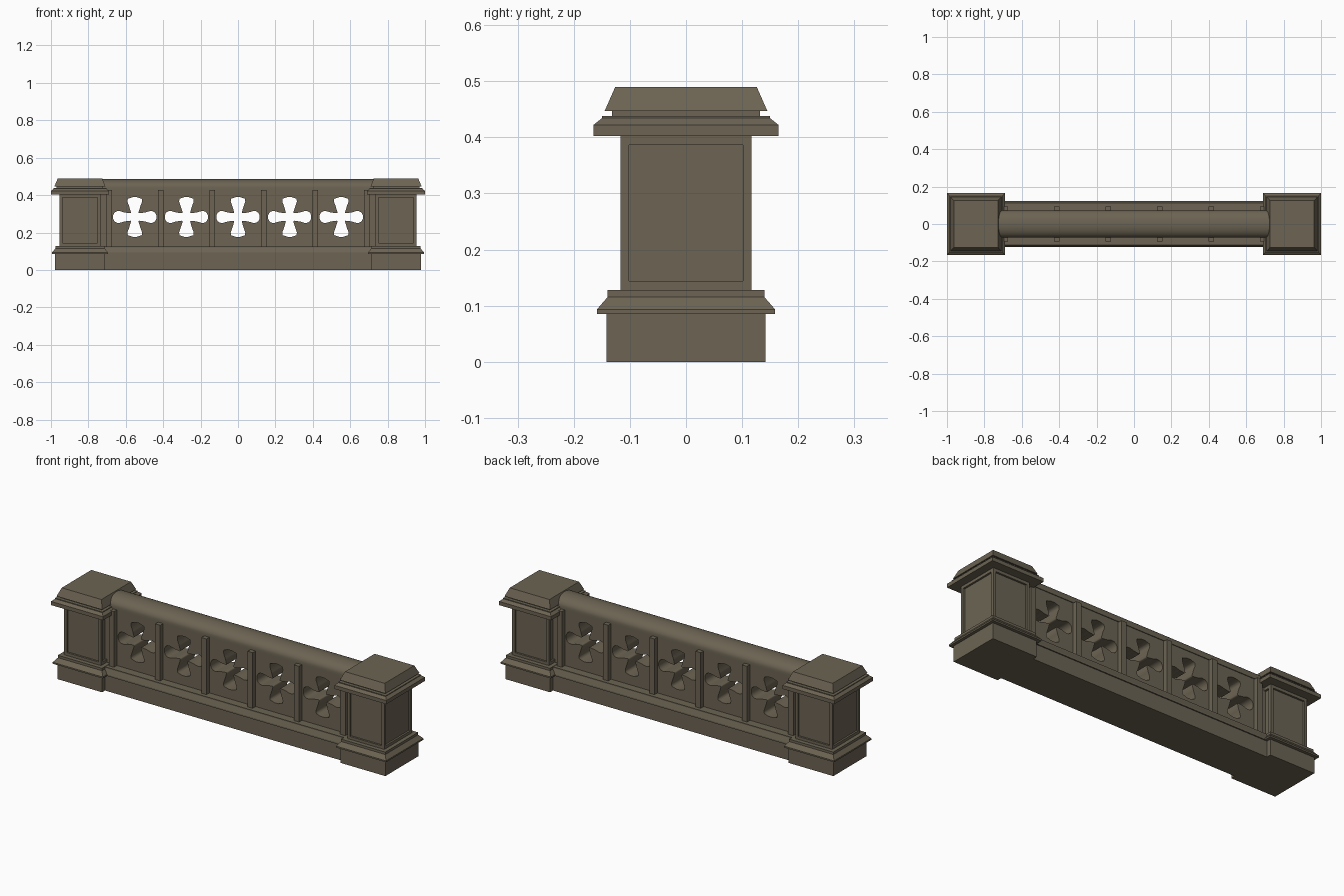
import bpy, bmesh, math

cube = bpy.data.objects.get("Cube")
if cube:
    bpy.data.objects.remove(cube, do_unlink=True)

stone = bpy.data.materials.new("weathered_stone")
stone.use_nodes = True
COLOUR = (0.15, 0.127, 0.087, 1)
stone.diffuse_color = COLOUR
stone.node_tree.nodes["Principled BSDF"].inputs["Base Color"].default_value = COLOUR

PILLAR_X = 0.845    # pillar centre
RATIO = 0.94        # pillar width over depth
BAY = 0.276         # spacing of the pierced bays


def finish(name, bm):
    bmesh.ops.recalc_face_normals(bm, faces=bm.faces)
    mesh = bpy.data.meshes.new(name)
    bm.to_mesh(mesh)
    bm.free()
    mesh.materials.append(stone)
    obj = bpy.data.objects.new(name, mesh)
    bpy.context.collection.objects.link(obj)
    return obj


def stack(name, profile, cx=0, half_x=None, panels=0):
    """Loft rectangles through (half depth, height) pairs; optionally sink panels."""
    bm = bmesh.new()
    rings = []
    for hy, z in profile:
        hx = half_x or hy * RATIO
        rings.append([bm.verts.new((cx + sx * hx, sy * hy, z))
                      for sx, sy in ((-1, -1), (1, -1), (1, 1), (-1, 1))])
    sides = []
    for a, b in zip(rings, rings[1:]):
        for i in range(4):
            j = (i + 1) % 4
            sides.append(bm.faces.new((a[i], a[j], b[j], b[i])))
    bm.faces.new(rings[0][::-1])
    bm.faces.new(rings[-1])
    if panels:
        bmesh.ops.recalc_face_normals(bm, faces=bm.faces)
        bmesh.ops.inset_individual(bm, faces=sides, thickness=panels)
        bm.normal_update()
        for f in sides:     # sink each panel straight back
            for e in bmesh.ops.extrude_discrete_faces(bm, faces=[f])["faces"]:
                bmesh.ops.translate(bm, verts=e.verts, vec=e.normal * -0.01)
    return finish(name, bm)


# Pillars
for side, s in (("left", 1), ("right", -1)):
    x = s * PILLAR_X
    stack(side + "_pillar_base", [(.142, 0), (.142, .085), (.159, .085), (.159, .093),
                                  (.14, .115), (.14, .128)], x)
    stack(side + "_pillar_shaft", [(.117, .128), (.117, .402)], x, panels=.022)
    stack(side + "_pillar_cap", [(.165, .402), (.165, .422), (.15, .434), (.15, .438),
                                 (.132, .438), (.132, .447), (.145, .447), (.126, .49)], x)

# Low plinth running between the pillars
stack("wall_plinth", [(.117, 0), (.117, .085), (.123, .085), (.123, .093),
                      (.113, .12), (.113, .126)], half_x=.745)


# Pierced wall: a filled outline with a four-petal opening in each bay
def petal(width, length):
    """Outline of one petal pointing along +x, narrow at the root, rounded at the tip."""
    side = [(.024, .02), (.055, width * .75), (.082, width), (.098, width * .95),
            (length * .95, width * .7), (length, width * .3)]
    return [(r, -w) for r, w in side] + [(r, w) for r, w in reversed(side)]


def opening(cx, cz):
    points = []
    for quarter in range(4):
        c, s = (1, 0, -1, 0)[quarter], (0, 1, 0, -1)[quarter]
        shape = petal(.039, .106) if quarter % 2 else petal(.032, .115)
        points += [(cx + r * c - w * s, cz + r * s + w * c) for r, w in shape]
    return points


curve = bpy.data.curves.new("pierced_wall", "CURVE")
curve.dimensions = "2D"
curve.fill_mode = "BOTH"
curve.extrude = .068
outlines = [[(-.745, .12), (.745, .12), (.745, .44), (-.745, .44)]]
outlines += [opening(i * BAY, .283) for i in range(-2, 3)]
for outline in outlines:
    spline = curve.splines.new("POLY")
    spline.points.add(len(outline) - 1)
    for p, (px, pz) in zip(spline.points, outline):
        p.co = (px, pz, 0, 1)
    spline.use_cyclic_u = True
curve.materials.append(stone)
wall = bpy.data.objects.new("pierced_wall", curve)
bpy.context.collection.objects.link(wall)
wall.rotation_euler.x = math.pi / 2
bpy.ops.object.select_all(action="DESELECT")
wall.select_set(True)
bpy.context.view_layer.objects.active = wall
bpy.ops.object.convert(target="MESH")

# Upright ribs between the bays
for i in range(6):
    bm = bmesh.new()
    bmesh.ops.create_cube(bm, size=1)
    bmesh.ops.scale(bm, vec=(.03, .186, .302), verts=bm.verts)
    bmesh.ops.translate(bm, vec=((i - 2.5) * BAY, 0, .275), verts=bm.verts)
    # keep the openings clear by splitting nothing: ribs lie outside them
    finish("rib_%d" % (i + 1), bm)

# Rounded handrail
bm = bmesh.new()
arc = [(-.072, .428)] + [(-.072 * math.cos(math.pi * k / 16), .441 + .045 * math.sin(math.pi * k / 16))
                         for k in range(17)] + [(.072, .428)]
end = bm.faces.new([bm.verts.new((-.725, y, z)) for y, z in arc])
new = bmesh.ops.extrude_face_region(bm, geom=[end], use_keep_orig=True)["geom"]
bmesh.ops.translate(bm, vec=(1.45, 0, 0), verts=[v for v in new if isinstance(v, bmesh.types.BMVert)])
rail = finish("handrail", bm)
bpy.ops.object.select_all(action="DESELECT")
rail.select_set(True)
bpy.context.view_layer.objects.active = rail
bpy.ops.object.shade_smooth_by_angle(angle=math.radians(35))
